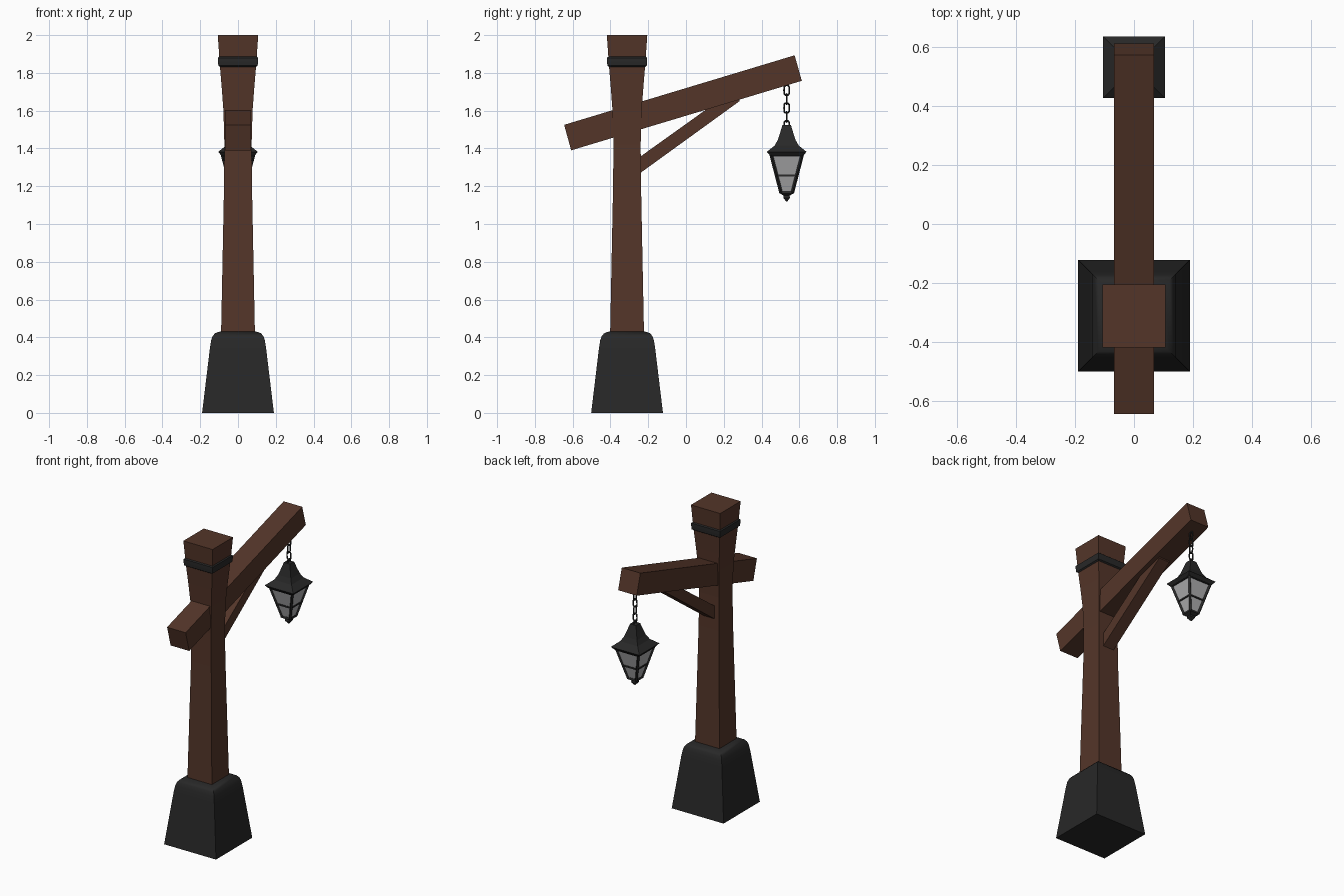
import bpy, bmesh, math
from mathutils import Vector

if "Cube" in bpy.data.objects:
    bpy.data.objects.remove(bpy.data.objects["Cube"])

POST_Y, LAMP_Y = -0.312, 0.533


def material(name, rgb):
    m = bpy.data.materials.new(name)
    m.diffuse_color = (*rgb, 1)
    m.use_nodes = True
    m.node_tree.nodes["Principled BSDF"].inputs["Base Color"].default_value = m.diffuse_color
    return m


WOOD = material("wood", (0.088, 0.036, 0.022))
IRON = material("dark_iron", (0.021, 0.021, 0.021))
GLASS = material("glass", (0.42, 0.42, 0.43))


def finish(name, bm, mat):
    bmesh.ops.recalc_face_normals(bm, faces=bm.faces)
    me = bpy.data.meshes.new(name)
    bm.to_mesh(me)
    bm.free()
    me.materials.append(mat)
    ob = bpy.data.objects.new(name, me)
    bpy.context.collection.objects.link(ob)
    return ob


def square_loft(name, profile, y, mat):
    """Stack square rings given as (half width, z)."""
    bm = bmesh.new()
    rings = [[bm.verts.new((sx * h, y + sy * h, z))
              for sx, sy in ((-1, -1), (1, -1), (1, 1), (-1, 1))] for h, z in profile]
    for a, b in zip(rings, rings[1:]):
        for i in range(4):
            j = (i + 1) % 4
            bm.faces.new((a[i], a[j], b[j], b[i]))
    bm.faces.new(rings[0])
    bm.faces.new(rings[-1])
    return finish(name, bm, mat)


def side_prism(name, outline, half, mat):
    """Extrude a (y, z) outline across x."""
    bm = bmesh.new()
    f = bm.faces.new([bm.verts.new((-half, y, z)) for y, z in outline])
    ext = bmesh.ops.extrude_face_region(bm, geom=[f])["geom"]
    bmesh.ops.translate(bm, vec=(2 * half, 0, 0),
                        verts=[v for v in ext if isinstance(v, bmesh.types.BMVert)])
    return finish(name, bm, mat)


def add_bar(bm, a, b, t):
    """Square bar of thickness t from a to b."""
    a, b = Vector(a), Vector(b)
    d = b - a
    new = bmesh.ops.create_cube(bm, size=1)["verts"]
    rot = d.to_track_quat('Z', 'Y')
    for v in new:
        v.co = (a + b) / 2 + rot @ Vector((v.co.x * t, v.co.y * t, v.co.z * d.length))


# Stone foot with rounded top edge
base = square_loft("base", [(0.19, 0), (0.149, 0.34), (0.142, 0.385), (0.134, 0.407),
                            (0.122, 0.421), (0.105, 0.428), (0.085, 0.432)], POST_Y, IRON)

# Tapered post, flared at the top, and its iron band
square_loft("post", [(0.09, 0.40), (0.081, 0.85), (0.074, 1.2), (0.072, 1.42), (0.077, 1.6),
                     (0.086, 1.72), (0.096, 1.84), (0.107, 2.0)], POST_Y, WOOD)
square_loft("post_band", [(0.09, 1.828), (0.104, 1.838), (0.106, 1.86),
                          (0.106, 1.88), (0.09, 1.893)], POST_Y, IRON)

# Sloping arm and brace
side_prism("arm", [(-0.608, 1.39), (0.613, 1.758), (0.575, 1.893), (-0.645, 1.525)], 0.068, WOOD)
side_prism("brace", [(-0.30, 1.228), (0.283, 1.65), (0.283, 1.70), (0.21, 1.68),
                     (-0.30, 1.315)], 0.04, WOOD)

# Chain of alternating links
for i in range(5):
    bpy.ops.mesh.primitive_torus_add(major_segments=12, minor_segments=6,
                                     major_radius=0.014, minor_radius=0.0045)
    link = bpy.context.object
    link.name = f"chain_link_{i + 1}"
    link.data.materials.append(IRON)
    for v in link.data.vertices:
        x, y, z = v.co
        if abs(y) > 1e-4:
            y += math.copysign(0.013, y)
        v.co = (z, x, y) if i % 2 == 0 else (x, -z, y)
    link.location = (0, LAMP_Y, 1.708 - 0.047 * i)

# Lantern roof, glass and bottom finial
square_loft("lantern_roof", [(0.022, 1.525), (0.034, 1.485), (0.047, 1.445), (0.064, 1.415),
                             (0.105, 1.382), (0.088, 1.362)], LAMP_Y, IRON)
square_loft("lantern_glass", [(0.083, 1.37), (0.030, 1.165)], LAMP_Y, GLASS)
square_loft("lantern_finial", [(0.034, 1.176), (0.036, 1.162), (0.016, 1.15),
                               (0.017, 1.138), (0.002, 1.118)], LAMP_Y, IRON)

# Lantern frame: corner bars and horizontal rails
bm = bmesh.new()
corners = [(-1, -1), (1, -1), (1, 1), (-1, 1)]
for k, (sx, sy) in enumerate(corners):
    add_bar(bm, (sx * 0.083, LAMP_Y + sy * 0.083, 1.37),
            (sx * 0.030, LAMP_Y + sy * 0.030, 1.165), 0.013)
    nx, ny = corners[(k + 1) % 4]
    for h, z in ((0.0815, 1.363), (0.0535, 1.256)):
        add_bar(bm, (sx * h, LAMP_Y + sy * h, z), (nx * h, LAMP_Y + ny * h, z), 0.01)
finish("lantern_frame", bm, IRON)

# Smooth only the soft edges of the foot
bpy.ops.object.select_all(action='DESELECT')
base.select_set(True)
bpy.context.view_layer.objects.active = base
bpy.ops.object.shade_smooth_by_angle(angle=math.radians(35))
